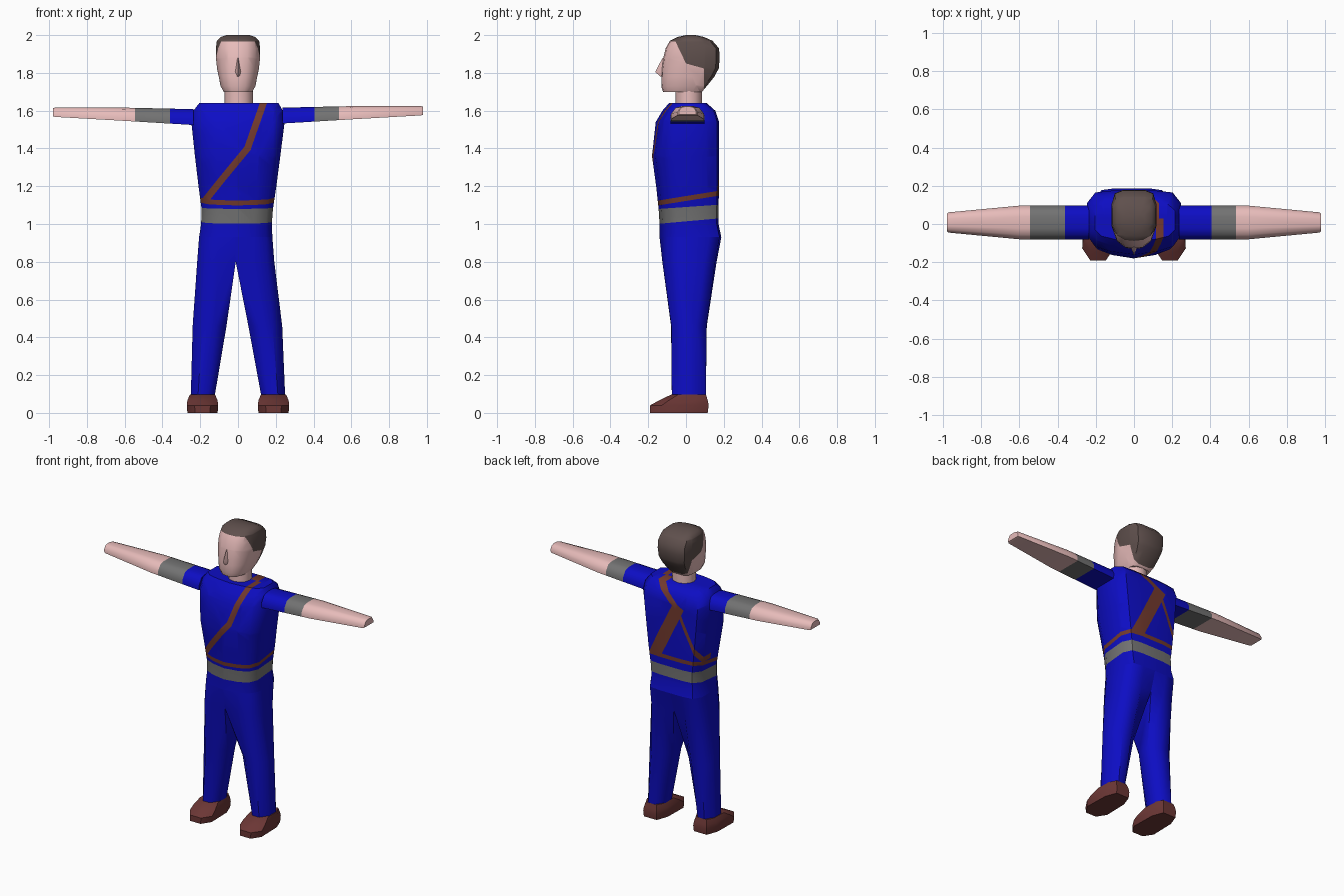
import bpy, bmesh, math
from mathutils import Vector

if "Cube" in bpy.data.objects:
    bpy.data.objects.remove(bpy.data.objects["Cube"])


def material(name, rgb):
    m = bpy.data.materials.new(name)
    m.diffuse_color = (*rgb, 1)
    m.use_nodes = True
    m.node_tree.nodes["Principled BSDF"].inputs["Base Color"].default_value = m.diffuse_color
    return m


BLUE = material("blue cloth", (0.004, 0.004, 0.55))
SKIN = material("skin", (0.80, 0.50, 0.49))
HAIR = material("dark brown hair", (0.115, 0.08, 0.074))
STRAP = material("brown leather", (0.17, 0.042, 0.027))
SHOE = material("dark red brown shoe", (0.15, 0.038, 0.036))
GREY = material("grey band", (0.17, 0.17, 0.17))


def loft(rings, cap_start=True, cap_end=True):
    """Skin a list of equal-length point rings."""
    bm = bmesh.new()
    vs = [[bm.verts.new(p) for p in r] for r in rings]
    n = len(vs[0])
    for a, b in zip(vs, vs[1:]):
        for i in range(n):
            j = (i + 1) % n
            bm.faces.new((a[i], a[j], b[j], b[i]))
    if cap_start:
        bm.faces.new(vs[0][::-1])
    if cap_end:
        bm.faces.new(vs[-1])
    bmesh.ops.recalc_face_normals(bm, faces=bm.faces)
    return bm


def cut(bm, co, no, keep=lambda c: True):
    """Cut the faces chosen by keep along a plane."""
    faces = [f for f in bm.faces if keep(f.calc_center_median())]
    geom = list({v for f in faces for v in f.verts}) + list({e for f in faces for e in f.edges}) + faces
    bmesh.ops.bisect_plane(bm, geom=geom, plane_co=co, plane_no=no, dist=1e-5)


def finish(bm, name, mats, rule=None, angle=42):
    if rule:
        for f in bm.faces:
            f.material_index = rule(f.calc_center_median())
    me = bpy.data.meshes.new(name)
    bm.to_mesh(me)
    bm.free()
    ob = bpy.data.objects.new(name, me)
    bpy.context.collection.objects.link(ob)
    for m in mats:
        me.materials.append(m)
    bpy.ops.object.select_all(action='DESELECT')
    ob.select_set(True)
    bpy.context.view_layer.objects.active = ob
    bpy.ops.object.shade_smooth_by_angle(angle=math.radians(angle))
    return ob


def full_ring(half, z, cx, w, yf, yb):
    """Mirror a half outline (front to back) into a closed ring."""
    pts = half + [(-s, t) for s, t in half[-2:0:-1]]
    return [(cx + s * w, yf + t * (yb - yf), z) for s, t in pts]


BODY = [(0, 0), (.5, .05), (.83, .13), (1, .3), (1, .8), (.82, .97), (.45, 1), (0, 1)]
SKULL = [(0, 0), (.42, .02), (.78, .12), (1, .36), (1, .75), (.86, .94), (.5, 1), (0, 1)]
OCT = [(0, .3), (.3, 0), (.7, 0), (1, .3), (1, .7), (.7, 1), (.3, 1), (0, .7)]

# Torso with painted straps, pouch and belt
torso = loft([full_ring(BODY, *r) for r in [
    (.93, -.012, .194, -.14, .187), (1.0, -.008, .187, -.14, .172),
    (1.08, -.004, .189, -.145, .172), (1.2, -.003, .206, -.158, .175),
    (1.36, -.002, .226, -.18, .176), (1.54, 0, .247, -.16, .175),
    (1.60, 0, .236, -.125, .155), (1.64, .005, .21, -.09, .11)]], cap_start=False)

# slanted level lines: height at y = 0 and slope
LEVELS = [(1.014, .09), (1.09, .07), (1.122, .16), (1.148, .16)]
for z0, k in LEVELS:
    cut(torso, (0, 0, z0), (0, -k, 1))
MID_Y = .03
cut(torso, (0, MID_Y, 0), (0, 1, 0))

# strap pieces: x, z of both ends, width, on the back?
STRAPS = [(.145, 1.67, .05, 1.40, .036, False), (.05, 1.40, -.09, 1.23, .036, False),
          (-.09, 1.23, -.21, 1.08, .036, False), (.14, 1.67, -.05, 1.52, .036, True),
          (-.06, 1.515, .125, 1.14, .085, True), (-.07, 1.48, -.21, 1.17, .022, True)]


def above(c, level):
    z0, k = LEVELS[level]
    return c.z > z0 + k * c.y


def strap_frame(s):
    a, b = Vector((s[0], 0, s[1])), Vector((s[2], 0, s[3]))
    d = (b - a).normalized()
    ext = s[4] * .2
    return a - d * ext, b + d * ext, d, Vector((-d.z, 0, d.x))


for s in STRAPS:
    a, b, d, n = strap_frame(s)
    side = lambda c, back=s[5]: (c.y > MID_Y) == back and above(c, 3)
    for co, no in ((a + n * s[4] / 2, n), (a - n * s[4] / 2, n), (a, d), (b, d)):
        cut(torso, co, no, side)


def torso_colour(c):
    if not above(c, 0):
        return 0
    if not above(c, 1):
        return 2
    if not above(c, 2):
        return 0
    if not above(c, 3):
        return 1
    for s in STRAPS:
        a, b, d, n = strap_frame(s)
        p = Vector((c.x, 0, c.z))
        if (c.y > MID_Y) == s[5] and abs((p - a).dot(n)) < s[4] / 2 and 0 < (p - a).dot(d) < (b - a).length:
            return 1
    return 0


finish(torso, "torso", [BLUE, STRAP, GREY], torso_colour)

# Head with hair region
head = loft([full_ring(SKULL, *r) for r in [
    (1.70, 0, .076, -.122, .085), (1.73, 0, .092, -.131, .11), (1.78, 0, .102, -.13, .15),
    (1.825, 0, .111, -.128, .174), (1.88, 0, .117, -.12, .178), (1.93, 0, .117, -.108, .175),
    (1.97, 0, .112, -.085, .14), (1.99, 0, .092, -.045, .095), (2.0, 0, .06, 0, .05)]])
cut(head, (0, 0, 1.965), (0, 0, 1))
cut(head, (0, 0, 1.85), (0, 1, .48))
cut(head, (0, 0, 1.85), (0, .28, 1))
cut(head, (0, .095, 0), (0, 1, 0))


def hair(c):
    temple = c.y + .48 * (c.z - 1.85) > 0 and c.z - 1.85 + .28 * c.y > 0
    return 1 if c.z > 1.965 or temple or c.y > .095 else 0


finish(head, "head", [SKIN, HAIR], hair)

# Nose wedge
nose = loft([[(-.007, -.11, 1.88), (0, -.124, 1.88), (.007, -.11, 1.88)],
             [(-.022, -.11, 1.805), (0, -.163, 1.805), (.022, -.11, 1.805)],
             [(-.016, -.11, 1.78), (0, -.135, 1.78), (.016, -.11, 1.78)]])
finish(nose, "nose", [SKIN])

# Neck
neck = loft([[(.004 + .075 * math.cos(i * math.pi / 6), .015 + .071 * math.sin(i * math.pi / 6), z)
              for i in range(12)] for z in (1.6, 1.74)])
finish(neck, "neck", [SKIN])

ARM = [(-1, 0), (1, 0), (1, .4), (.72, .88), (.35, 1), (-.35, 1), (-.72, .88), (-1, .4)]
FOOT = [(.5, 0), (1, .2), (.95, .75), (.6, 1), (-.6, 1), (-.95, .75), (-1, .2), (-.5, 0)]

for sx, label in ((1, "left"), (-1, "right")):
    # Arm: sleeve, cuff, forearm and hand
    dz = .004 * sx
    arm = loft([[(sx * x, .008 + u * w, dz + z0 + v * (z1 - z0)) for u, v in ARM] for x, w, z0, z1 in [
        (.235, .09, 1.528, 1.612), (.6, .088, 1.55, 1.62), (.97, .053, 1.571, 1.62), (.98, .046, 1.575, 1.617)]])
    cuff = (.405, .535) if sx > 0 else (.36, .545)
    for x in cuff:
        cut(arm, (sx * x, 0, 0), (1, 0, 0))
    finish(arm, label + "_arm", [BLUE, GREY, SKIN], lambda c: sum(abs(c.x) > x for x in cuff))

    # Leg: half-body outline blending to an octagon
    rings = []
    for z, cx, xi, xo, yf, yb, k in [(.93, -.012, 0, .194, -.14, .187, 0), (.80, -.012, 0, .204, -.138, .162, .15),
                                     (.46, -.003, .058, .237, -.08, .11, .9), (.08, 0, .125, .25, -.075, .105, 1)]:
        ring = []
        for (s0, t0), (s1, t1) in zip(BODY, OCT):
            s, t = s0 + (s1 - s0) * k, t0 + (t1 - t0) * k
            ring.append((cx + sx * (xi + s * (xo - xi)), yf + t * (yb - yf), z))
        rings.append(ring)
    finish(loft(rings, cap_start=False), label + "_leg", [BLUE], angle=50)

    # Shoe
    shoe = loft([[(sx * (.188 + u * w), yf + v * (yb - yf), z) for u, v in FOOT] for z, w, yf, yb in [
        (0, .08, -.19, .115), (.04, .083, -.19, .12), (.065, .08, -.145, .115), (.097, .067, -.078, .106)]])
    finish(shoe, label + "_shoe", [SHOE])
